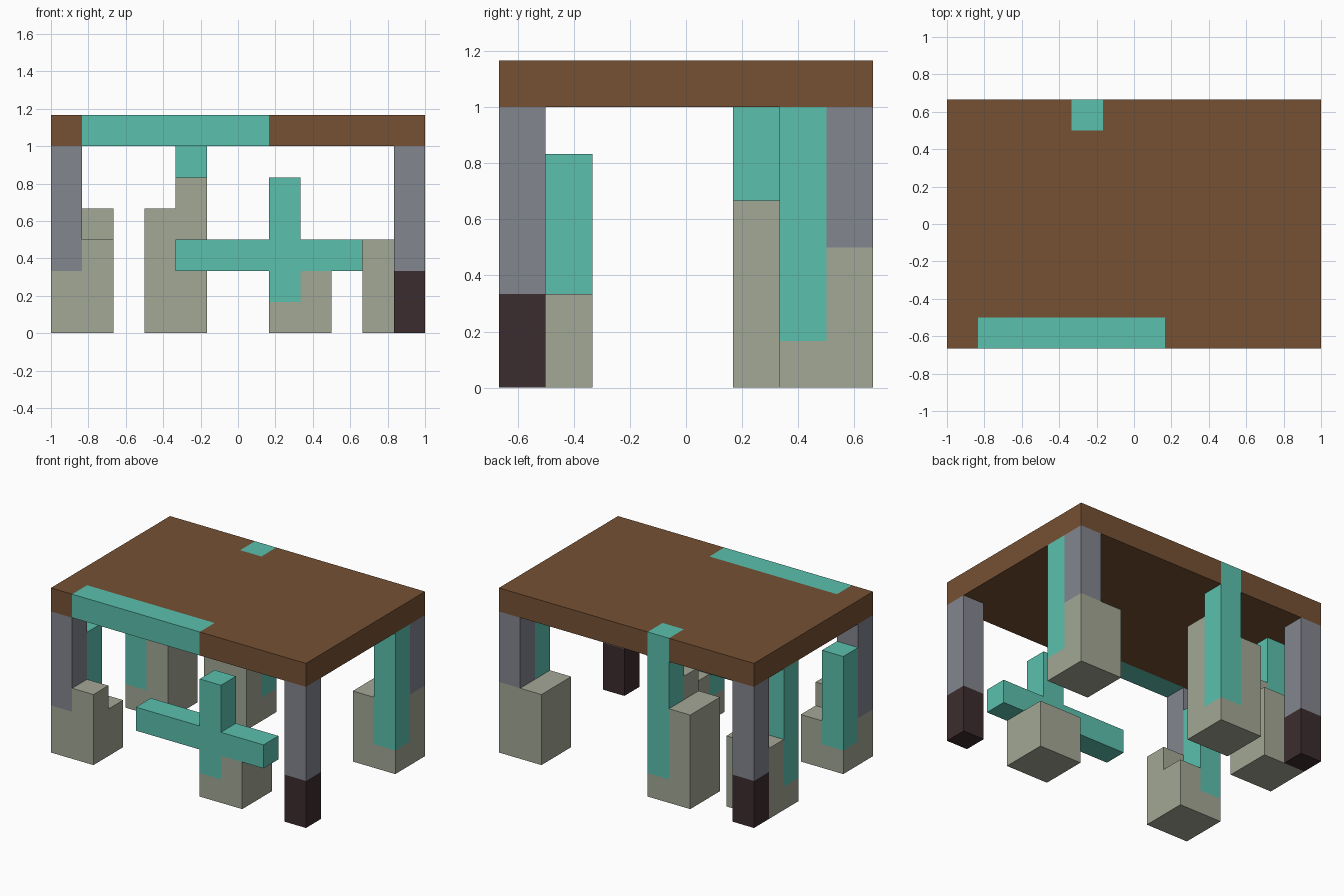
import bpy, bmesh
from mathutils import Vector

if "Cube" in bpy.data.objects:
    bpy.data.objects.remove(bpy.data.objects["Cube"])

U = 1 / 6                      # block size
SIZE_X, SIZE_Y = 12, 8         # footprint in blocks


def material(name, rgb):
    lin = [((c / 255 + 0.055) / 1.055) ** 2.4 for c in rgb] + [1]
    m = bpy.data.materials.new(name)
    m.use_nodes = True
    m.diffuse_color = lin
    m.node_tree.nodes["Principled BSDF"].inputs["Base Color"].default_value = lin
    return m


MATS = {
    "wood": material("brown wood", (118, 81, 51)),
    "teal": material("teal", (91, 192, 174)),
    "stone": material("pale stone", (163, 168, 149)),
    "metal": material("grey metal", (132, 134, 143)),
    "dark": material("dark brown", (60, 44, 46)),
}
ORDER = list(MATS)
cells = {}                     # block position -> (part, colour)


def box(part, colour, x, y, z):
    """Fill a range of blocks; each range is (first, end)."""
    for i in range(*x):
        for j in range(*y):
            for k in range(*z):
                cells[i, j, k] = (part, colour)


# Table top with two teal inlays on its edges
box("table_top", "wood", (0, 12), (0, 8), (6, 7))
box("table_top", "teal", (1, 7), (0, 1), (6, 7))
box("table_top", "teal", (4, 5), (7, 8), (6, 7))

# Four corner legs with dark feet
for side, i in (("right", 0), ("left", 11)):
    for end, j in (("front", 0), ("back", 7)):
        leg = f"{end}_{side}_leg"
        box(leg, "metal", (i, i + 1), (j, j + 1), (2, 6))
        box(leg, "dark", (i, i + 1), (j, j + 1), (0, 2))

# Stone stools, two blocks square: corner and height
STOOLS = {
    "front_right_stool": (0, 0, 2),
    "front_left_stool": (7, 0, 2),
    "back_left_stool": (10, 6, 3),
    "back_middle_stool": (3, 6, 4),
    "back_right_stool": (0, 5, 3),
}
for name, (i, j, h) in STOOLS.items():
    box(name, "stone", (i, i + 2), (j, j + 2), (0, h))

# Raised blocks on three stools
for name, i, j, k in (("front_right_stool", 1, 0, 2),
                      ("back_middle_stool", 4, 6, 4),
                      ("back_right_stool", 1, 5, 3)):
    box(name, "stone", (i, i + 1), (j, j + 1), (k, k + 1))

# Teal posts sunk into the stools: column and top
POSTS = {
    "front_right_post": (0, 1, 5),
    "front_left_cross": (7, 0, 5),
    "back_left_post": (11, 6, 6),
    "back_middle_post": (4, 7, 6),
    "back_right_post": (0, 5, 6),
}
for name, (i, j, top) in POSTS.items():
    box(name, "teal", (i, i + 1), (j, j + 1), (1, top))
box("front_left_cross", "teal", (4, 10), (0, 1), (2, 3))   # cross bar

DIRS = [Vector(d) for d in ((1, 0, 0), (-1, 0, 0), (0, 1, 0),
                            (0, -1, 0), (0, 0, 1), (0, 0, -1))]


def build(part):
    """Make the exposed outer faces of one part and merge flat areas."""
    bm = bmesh.new()
    for pos, (owner, colour) in cells.items():
        if owner != part:
            continue
        centre = Vector(pos) + Vector((0.5, 0.5, 0.5))
        for d in DIRS:
            if tuple(int(p + q) for p, q in zip(pos, d)) in cells:
                continue
            a = Vector((d.y, d.z, d.x)) / 2
            b = d.cross(a)
            mid = centre + d / 2
            corners = (mid - a - b, mid + a - b, mid + a + b, mid - a + b)
            f = bm.faces.new([bm.verts.new(
                ((c.x - SIZE_X / 2) * U, (c.y - SIZE_Y / 2) * U, c.z * U))
                for c in corners])
            f.normal_update()
            if f.normal.dot(d) < 0:
                f.normal_flip()
            f.material_index = ORDER.index(colour)
    bmesh.ops.remove_doubles(bm, verts=bm.verts, dist=1e-4)
    bmesh.ops.dissolve_limit(bm, angle_limit=0.01, verts=bm.verts,
                             edges=bm.edges, delimit={"MATERIAL"})
    mesh = bpy.data.meshes.new(part)
    bm.to_mesh(mesh)
    bm.free()
    for m in MATS.values():
        mesh.materials.append(m)
    bpy.context.scene.collection.objects.link(bpy.data.objects.new(part, mesh))


for part in dict.fromkeys(owner for owner, _ in cells.values()):
    build(part)
